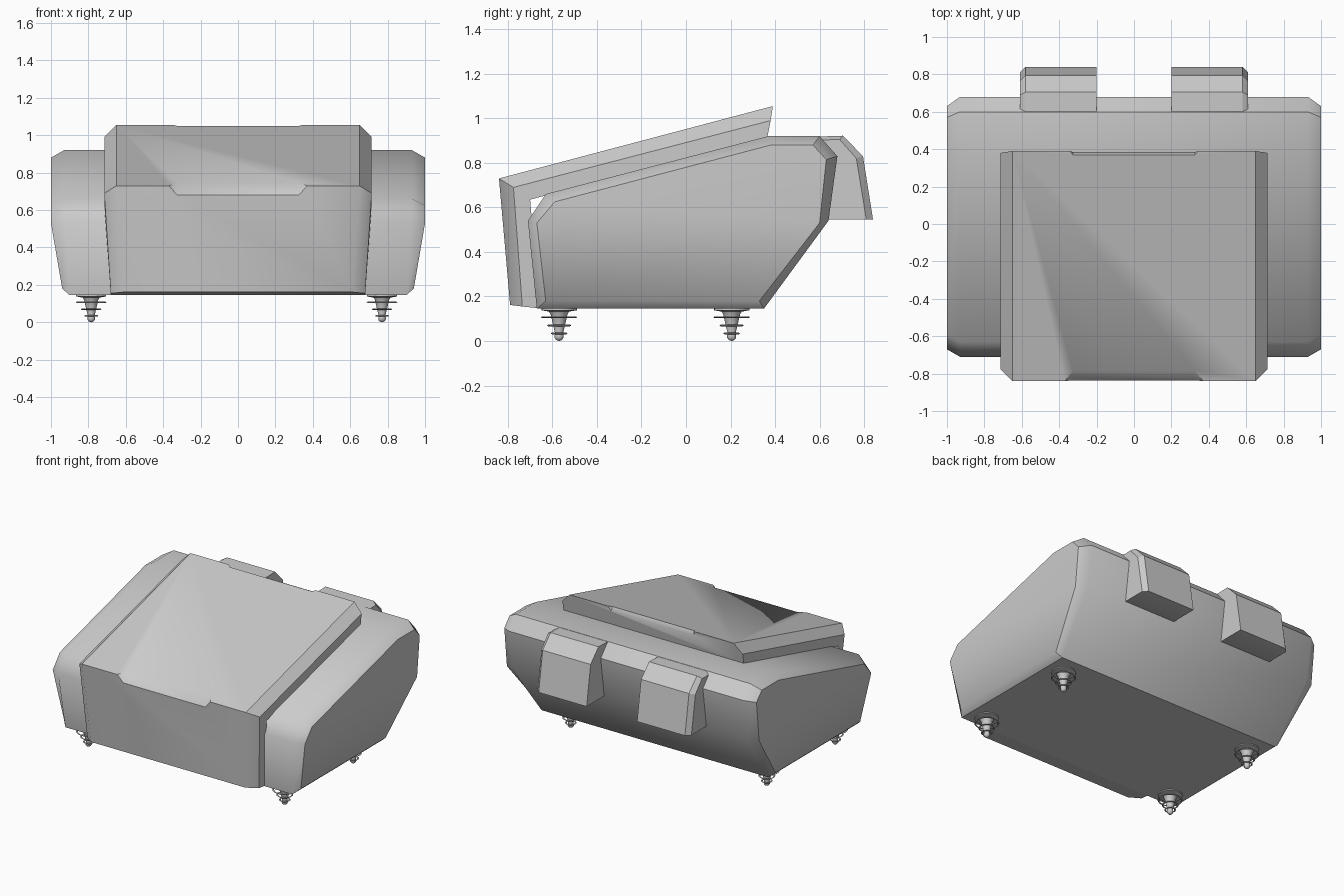
import bpy, bmesh, math
from mathutils import Vector

if "Cube" in bpy.data.objects:
    bpy.data.objects.remove(bpy.data.objects["Cube"])


def finish(bm, name, angle=40):
    bmesh.ops.recalc_face_normals(bm, faces=bm.faces)
    me = bpy.data.meshes.new(name)
    bm.to_mesh(me)
    bm.free()
    for p in me.polygons:
        p.use_smooth = True
    me.set_sharp_from_angle(angle=math.radians(angle))
    ob = bpy.data.objects.new(name, me)
    bpy.context.collection.objects.link(ob)
    return ob


def loft(name, sections, caps, angle=40):
    """Join equal-length closed loops of 3D points; caps list the end faces."""
    bm = bmesh.new()
    rings = [[bm.verts.new(p) for p in s] for s in sections]
    n = len(rings[0])
    for a, b in zip(rings, rings[1:]):
        for i in range(n):
            j = (i + 1) % n
            bm.faces.new((a[i], a[j], b[j], b[i]))
    for ring in (rings[0], rings[-1]):
        for c in caps:
            bm.faces.new([ring[i] for i in c])
    return finish(bm, name, angle)


def section(profile, x, x_low, z_low=0.3, side=1):
    """Profile of (y, z) at x, pulled in to x_low below z_low."""
    return [(side * (x if z > z_low else x_low), y, z) for y, z in profile]


# Main body: wedge profile with chamfered ends tapering in at the base
full = [(-.67, .145), (-.71, .54), (-.63, .66), (.37, .92),
        (.60, .92), (.68, .83), (.64, .54), (.35, .145)]
inset = [(-.63, .18), (-.67, .53), (-.59, .625), (.38, .88),
         (.57, .88), (.63, .815), (.60, .53), (.33, .18)]
loft("main_body",
     [section(inset, 1, .94, side=-1), section(full, .93, .90, side=-1),
      section(full, .93, .90), section(inset, 1, .94)],
     [(1, 2, 3, 4, 5, 6), (0, 1, 6, 7)])

# Lid: bent panel over the front and sloping top, chamfered along both sides
inner = [(.365, .915), (-.70, .635), (-.66, .147)]
outer = [(-.79, .162), (-.84, .73), (.39, 1.055)] + inner
edge = [(-.735, .155), (-.775, .69), (.38, .99)] + inner
lid = loft("lid",
           [section(edge, .715, .68, side=-1), section(outer, .65, .61, side=-1),
            section(outer, .65, .61), section(edge, .715, .68)],
           [(0, 1, 4, 5), (1, 2, 3, 4)])


# Grip recesses cut along the lid's front and rear edges
def cut_edge(ob, a, b, c, xa, xc):
    bm = bmesh.new()
    for s in (-1, 1):
        pa, pb, pc = Vector((s * xa, *a)), Vector((s * xa, *b)), Vector((s * xc, *c))
        out = (pc - (pa + pb) / 2) * 2
        for p in (pa * 2 - pb, pb * 2 - pa):
            bm.verts.new(p)
            bm.verts.new(p + out)
    bmesh.ops.convex_hull(bm, input=bm.verts)
    cutter = finish(bm, "grip_cutter", 1)
    cutter.hide_render = True
    mod = ob.modifiers.new("grip", "BOOLEAN")
    mod.operation, mod.solver, mod.object = "DIFFERENCE", "EXACT", cutter
    bpy.context.view_layer.objects.active = ob
    bpy.ops.object.modifier_apply(modifier=mod.name)
    bpy.data.objects.remove(cutter)


cut_edge(lid, (-.785, .7445), (-.8356, .68), (-.84, .73), .325, .37)
cut_edge(lid, (.37, 1.0497), (.3845, 1.02), (.39, 1.055), .325, .345)
lid.data.set_sharp_from_angle(angle=math.radians(40))

# Rear hinge blocks, chamfered on their outer side
block = [(.5, .915), (.5, .6), (.62, .545), (.84, .545), (.795, .83), (.705, .922)]
block_in = [(.5, .90), (.5, .6), (.62, .545), (.81, .545), (.765, .82), (.69, .905)]
for s, side in ((-1, "left"), (1, "right")):
    loft(f"hinge_{side}",
         [section(block, .20, .20, side=s), section(block, .58, .58, side=s),
          section(block_in, .61, .61, side=s)],
         [range(6)], 25)

# Feet: mounting disc, tapered pin with ball tip, thin rings around the pin
pin = [(.0, .15), (.08, .15), (.08, .138), (.045, .132), (.038, .12), (.03, .085),
       (.018, .035), (.02, .025), (.02, .014), (.012, .004), (0, 0)]
rings = [(.082, .107), (.055, .07), (.038, .034)]


def spin(bm, pts, closed, steps=20):
    loops = []
    for k in range(steps):
        t = 2 * math.pi * k / steps
        loops.append([bm.verts.new((r * math.cos(t), r * math.sin(t), z)) for r, z in pts])
    n = len(pts)
    for k in range(steps):
        a, b = loops[k], loops[(k + 1) % steps]
        for i in range(n if closed else n - 1):
            j = (i + 1) % n
            bm.faces.new((a[i], a[j], b[j], b[i]))


for x, y, label in ((-.785, -.57, "front_left"), (.77, -.57, "front_right"),
                    (-.785, .205, "back_left"), (.77, .205, "back_right")):
    bm = bmesh.new()
    spin(bm, pin, False)
    for r, z in rings:
        spin(bm, [(r, z), (r - .006, z + .004), (r - .012, z), (r - .006, z - .004)], True)
    bmesh.ops.remove_doubles(bm, verts=bm.verts, dist=1e-5)
    foot = finish(bm, f"foot_{label}")
    foot.location = (x, y, 0)
